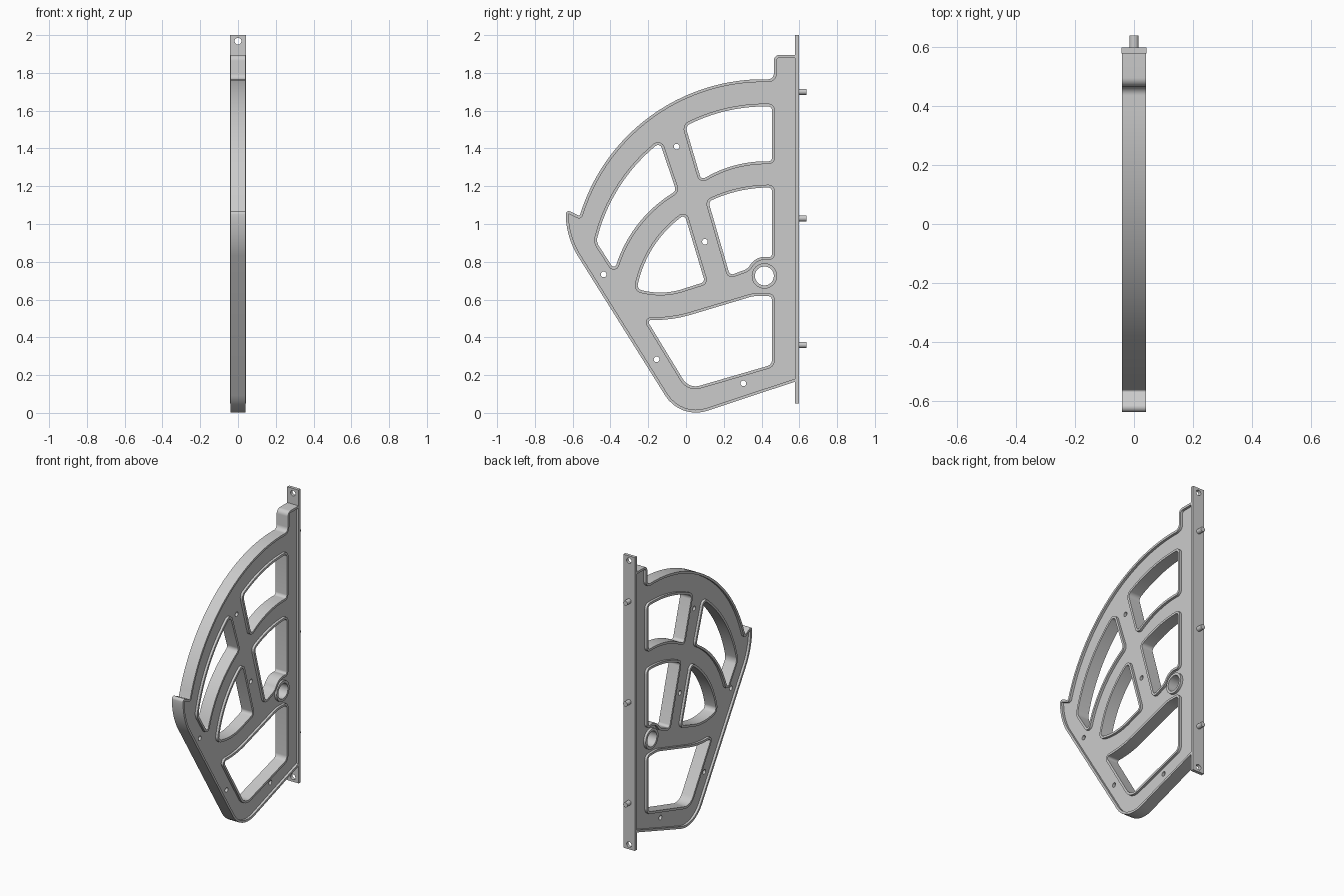
import bpy, bmesh, math
from mathutils import Vector as V, Matrix

if "Cube" in bpy.data.objects:
    bpy.data.objects.remove(bpy.data.objects["Cube"])

RIM, WEB, LIP = 0.041, 0.025, 0.015      # half thicknesses and rim width


def edge_fn(a, b, m):
    """Point function u -> position and length, for a line or an arc through m."""
    if m is None:
        return (lambda u: a.lerp(b, u)), (b - a).length, 1
    p, q = m - a, b - a
    d = 2 * (p.x * q.y - p.y * q.x)
    c = a + V((q.y * p.dot(p) - p.y * q.dot(q), p.x * q.dot(q) - q.x * p.dot(p))) / d
    r = (a - c).length
    s = math.atan2(a.y - c.y, a.x - c.x)
    sweep = (math.atan2(b.y - c.y, b.x - c.x) - s) % math.tau
    if d < 0:
        sweep -= math.tau
    fn = lambda u: c + r * V((math.cos(s + sweep * u), math.sin(s + sweep * u)))
    return fn, r * abs(sweep), max(4, int(abs(sweep) / 0.05))


def profile(corners):
    """Corners are (y, z, trim, arc midpoint towards the next corner or None)."""
    n, runs = len(corners), []
    for i in range(n):
        (y0, z0, t0, m), (y1, z1, t1, _) = corners[i], corners[(i + 1) % n]
        fn, L, k = edge_fn(V((y0, z0)), V((y1, z1)), V(m) if m else None)
        u0, u1 = t0 / L, 1 - t1 / L
        runs.append([fn(u0 + (u1 - u0) * j / k) for j in range(k + 1)])
    pts = []
    for i in range(n):
        a, b, c = runs[i - 1][-1], runs[i][0], V(corners[i][:2])
        if corners[i][2] > 0:
            w = math.sin((a - c).angle(b - c) / 2)
            for j in range(1, 8):
                s = j / 8
                k0, k1, k2 = (1 - s) ** 2, 2 * s * (1 - s) * w, s * s
                pts.append((a * k0 + c * k1 + b * k2) / (k0 + k1 + k2))
        pts += runs[i]
    return [p for i, p in enumerate(pts) if (p - pts[i - 1]).length > 1e-5]


def offset(pts, d):
    """Grow (d > 0) or shrink (d < 0) a closed outline."""
    n = len(pts)
    area = sum(pts[i - 1].x * pts[i].y - pts[i].x * pts[i - 1].y for i in range(n))
    sg, out = (1 if area > 0 else -1), []
    for i in range(n):
        e0 = (pts[i] - pts[i - 1]).normalized()
        e1 = (pts[(i + 1) % n] - pts[i]).normalized()
        n0, n1 = V((e0.y, -e0.x)) * sg, V((e1.y, -e1.x)) * sg
        out.append(pts[i] + (n0 + n1) * d / max(0.4, 1 + n0.dot(n1)))
    return out


def circle(y, z, r, n=32):
    return [V((y + r * math.cos(math.tau * i / n), z + r * math.sin(math.tau * i / n))) for i in range(n)]


SIDE = Matrix(((0, 0, 1, 0), (1, 0, 0, 0), (0, 1, 0, 0), (0, 0, 0, 1)))


def finish(name, me):
    bm = bmesh.new()
    bm.from_mesh(me)
    bmesh.ops.remove_doubles(bm, verts=bm.verts, dist=1e-5)
    bmesh.ops.recalc_face_normals(bm, faces=bm.faces)
    bm.to_mesh(me)
    bm.free()
    ob = bpy.data.objects.new(name, me)
    bpy.context.collection.objects.link(ob)
    bpy.ops.object.select_all(action='DESELECT')
    ob.select_set(True)
    bpy.context.view_layer.objects.active = ob
    bpy.ops.object.shade_smooth_by_angle(angle=math.radians(30))


def plate(name, loops, half, matrix=SIDE):
    """Filled flat profile with holes, extruded both ways."""
    cu = bpy.data.curves.new(name, 'CURVE')
    cu.dimensions, cu.fill_mode, cu.extrude = '2D', 'BOTH', half
    for pts in loops:
        sp = cu.splines.new('POLY')
        sp.points.add(len(pts) - 1)
        for p, q in zip(sp.points, pts):
            p.co = (q.x, q.y, 0, 1)
        sp.use_cyclic_u = True
    tmp = bpy.data.objects.new(name + "_curve", cu)
    bpy.context.collection.objects.link(tmp)
    dg = bpy.context.evaluated_depsgraph_get()
    me = bpy.data.meshes.new_from_object(tmp.evaluated_get(dg))
    bpy.data.objects.remove(tmp)
    bpy.data.curves.remove(cu)
    me.transform(matrix)
    finish(name, me)


# Outer outline of the fan-shaped frame
outline = profile([
    (0.592, 0.170, 0, None), (0.592, 1.895, 0, None), (0.465, 1.895, 0.03, None),
    (0.465, 1.765, 0.03, (-0.26, 1.514)), (-0.563, 1.042, 0.008, None),
    (-0.636, 1.078, 0.026, (-0.622, 0.945)), (-0.574, 0.833, 0, None),
    (-0.030, -0.036, 0.15, None)])

# Window openings
windows = {
    "upper_right": profile([
        (0.455, 1.622, 0.02, (0.22, 1.60)), (-0.003, 1.518, 0.025, None),
        (0.081, 1.232, 0.025, (0.257, 1.31)), (0.455, 1.331, 0.02, None)]),
    "upper_left": profile([
        (-0.138, 1.432, 0.03, (-0.36, 1.185)), (-0.475, 0.905, 0.025, None),
        (-0.378, 0.755, 0.03, (-0.22, 1.04)), (-0.052, 1.175, 0.02, None)]),
    "middle_right": profile([
        (0.455, 1.193, 0.02, (0.28, 1.175)), (0.119, 1.118, 0.02, None),
        (0.232, 0.728, 0.02, None), (0.33, 0.764, 0.025, (0.362, 0.807)),
        (0.455, 0.82, 0.02, None)]),
    "middle_left": profile([
        (-0.007, 1.05, 0.025, None), (0.100, 0.693, 0.02, None),
        (-0.03, 0.652, 0, (-0.13, 0.637)), (-0.26, 0.657, 0.025, (-0.172, 0.88))]),
    "lower": profile([
        (-0.208, 0.493, 0.025, (-0.09, 0.496)), (0.02, 0.518, 0, None),
        (0.36, 0.620, 0.03, None), (0.455, 0.618, 0.02, None),
        (0.455, 0.255, 0.025, None), (0.015, 0.127, 0.06, None)])}

# Recessed web with windows, hub opening and small screw holes
screws = [(-0.05, 1.41), (0.10, 0.906), (-0.436, 0.733), (-0.156, 0.283), (0.304, 0.156)]
HUB = (0.415, 0.725)
plate("web", [offset(outline, -LIP / 2)] + [offset(w, LIP / 2) for w in windows.values()]
      + [circle(*HUB, 0.058)] + [circle(*s, 0.015, 20) for s in screws], WEB)

# Raised rims and hub ring
plate("outer_rim", [outline, offset(outline, -LIP)], RIM)
for key, w in windows.items():
    plate(key + "_window_rim", [offset(w, LIP), w], RIM)
plate("hub_ring", [circle(*HUB, 0.067, 48), circle(*HUB, 0.05, 48)], RIM)

# Mounting strip with end holes
box = [V((-0.042, 0.05)), V((0.042, 0.05)), V((0.042, 2.0)), V((-0.042, 2.0))]
plate("mounting_strip", [box, circle(0, 1.968, 0.018), circle(0, 0.082, 0.018)], 0.0105,
      Matrix.Translation((0, 0.5875, 0)) @ Matrix.Rotation(math.pi / 2, 4, 'X'))

# Locating pins on the back of the strip
for i, z in enumerate((0.36, 1.03, 1.70)):
    plate(f"pin_{i + 1}", [circle(0, 0, 0.016, 24)], 0.0235,
          Matrix.Translation((0, 0.6145, z)) @ Matrix.Rotation(math.pi / 2, 4, 'X'))
